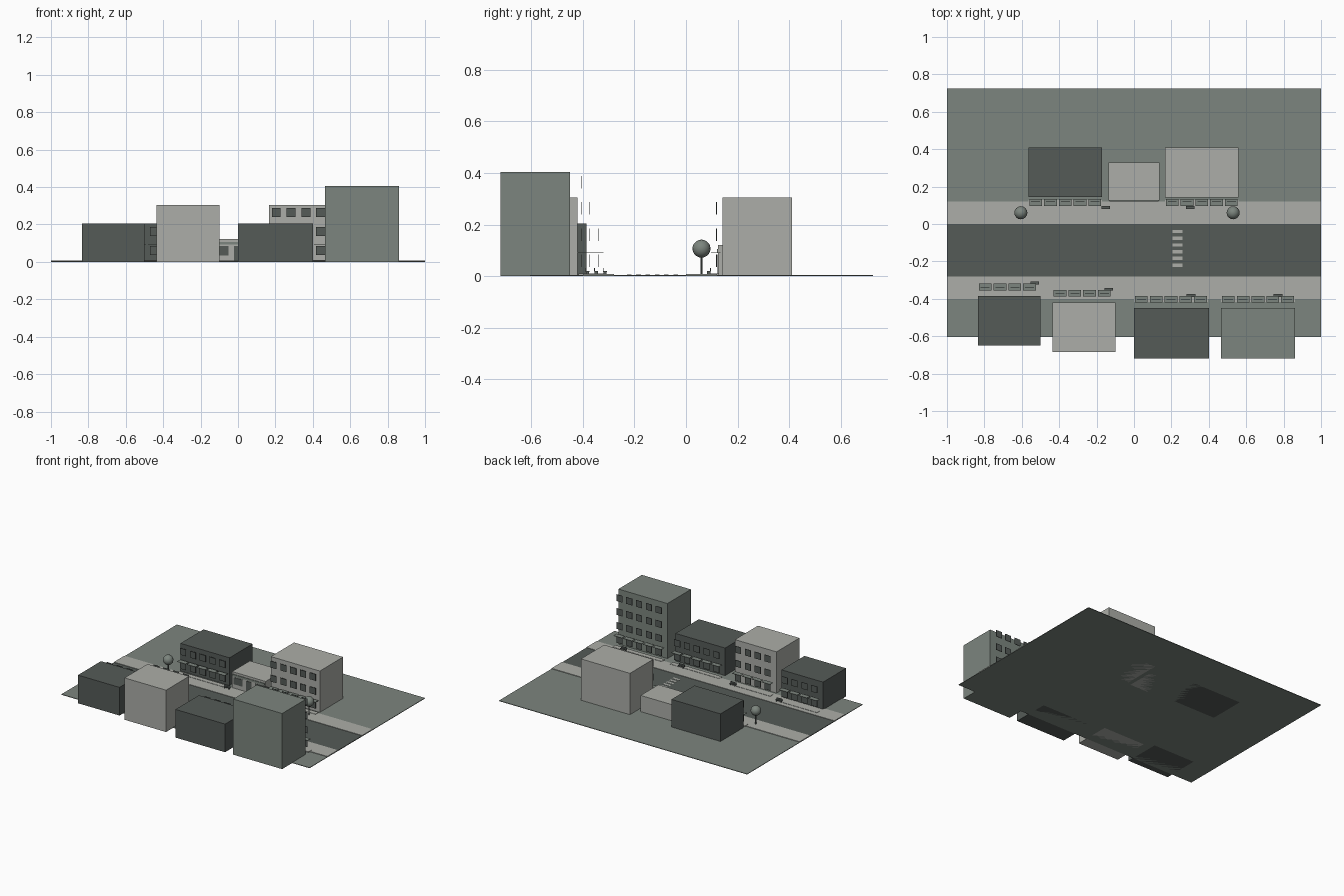
import bpy
from math import pi

cube = bpy.data.objects.get("Cube")
if cube:
    bpy.data.objects.remove(cube, do_unlink=True)


def material(name, rgb):
    m = bpy.data.materials.new(name)
    m.use_nodes = True
    colour = (*rgb, 1)
    m.diffuse_color = colour
    m.node_tree.nodes["Principled BSDF"].inputs["Base Color"].default_value = colour
    return m


GREEN = material("sage_green", (0.202, 0.235, 0.209))
DARK = material("slate_dark", (0.091, 0.105, 0.097))
LIGHT = material("stone_light", (0.413, 0.423, 0.392))


def box(name, x, y, z, mat):
    """Box from (min, max) ranges on each axis."""
    bpy.ops.mesh.primitive_cube_add(size=1, location=[sum(r) / 2 for r in (x, y, z)])
    ob = bpy.context.object
    ob.name = name
    ob.scale = [r[1] - r[0] for r in (x, y, z)]
    bpy.ops.object.transform_apply(location=False, rotation=False, scale=True)
    ob.data.materials.append(mat)
    return ob


def around(c, half):
    return (c - half, c + half)


# Ground, road, pavements and crossing
box("ground", (-1, 1), (-0.605, 0.725), (0, 0.004), GREEN)
box("road", (-1, 1), (-0.28, 0), (0.001, 0.005), DARK)
box("pavement_back", (-1, 1), (0, 0.12), (0.001, 0.008), LIGHT)
box("pavement_front", (-1, 1), (-0.40, -0.28), (0.001, 0.008), LIGHT)
for i in range(6):
    box("crossing_stripe", (0.205, 0.26), around(-0.04 - 0.036 * i, 0.009),
        (0.004, 0.006), LIGHT)

PITCH = 0.079


def bench(x, y, side):
    box("bench_seat", around(x, 0.023), around(y, 0.007), (0.016, 0.020), DARK)
    box("bench_back", around(x, 0.023), around(y - side * 0.007, 0.0015),
        (0.018, 0.031), DARK)
    for dx in (-0.017, 0.017):
        box("bench_leg", around(x + dx, 0.002), around(y, 0.006), (0.006, 0.017), DARK)


def building(x, y, floors, bays, window_y, side, mat):
    """Block with a window grid and a ground floor row of awnings facing the street."""
    box("building", x, y, (0, 0.1 * floors + 0.005), mat)
    apron = sorted((window_y - side * 0.01, window_y + side * 0.025))
    box("apron", (x[0], x[0] + PITCH * bays), apron, (0.001, 0.010), LIGHT)
    for i in range(bays):
        cx = x[0] + PITCH * (i + 0.5)
        for f in range(floors):
            box("window", around(cx, 0.024), around(window_y, 0.0015),
                around(0.06 + 0.1015 * f, 0.024), DARK)
        box("awning", around(cx, 0.034), around(window_y + side * 0.003, 0.018),
            around(0.091, 0.0015), GREEN)


# Front row, facades turned to the street
building((-0.835, -0.50), (-0.65, -0.385), 2, 4, -0.34, 1, DARK)
building((-0.435, -0.10), (-0.685, -0.42), 3, 4, -0.373, 1, LIGHT)
building((0, 0.40), (-0.72, -0.45), 2, 5, -0.406, 1, DARK)
building((0.465, 0.86), (-0.72, -0.45), 4, 5, -0.406, 1, GREEN)

# Back row
building((-0.565, -0.17), (0.145, 0.41), 2, 5, 0.118, -1, DARK)
building((0.165, 0.56), (0.142, 0.41), 3, 5, 0.118, -1, LIGHT)

# Low shop between the back blocks
box("shop", (-0.135, 0.135), (0.125, 0.33), (0, 0.122), LIGHT)
box("shop_sign_band", (-0.13, 0.13), (0.121, 0.126), (0.092, 0.106), GREEN)
for cx in (-0.085, 0.085):
    box("shop_window", around(cx, 0.035), (0.122, 0.126), (0.035, 0.085), DARK)
box("shop_door", around(0, 0.022), (0.122, 0.126), (0.008, 0.085), DARK)

# Benches
for bx, by, side in ((-0.53, -0.314, 1), (-0.135, -0.348, 1), (0.305, -0.382, 1),
                     (0.77, -0.382, 1), (0.30, 0.088, -1), (-0.15, 0.088, -1)):
    bench(bx, by, side)

# Street trees
for tx in (-0.605, 0.53):
    bpy.ops.mesh.primitive_cylinder_add(vertices=8, radius=0.004, depth=0.085,
                                        location=(tx, 0.06, 0.045))
    trunk = bpy.context.object
    trunk.name = "tree_trunk"
    trunk.data.materials.append(DARK)
    bpy.ops.mesh.primitive_uv_sphere_add(segments=16, ring_count=10, radius=0.035,
                                         location=(tx, 0.06, 0.107))
    crown = bpy.context.object
    crown.name = "tree_crown"
    crown.data.materials.append(GREEN)
    bpy.ops.object.shade_smooth_by_angle(angle=pi / 4)
